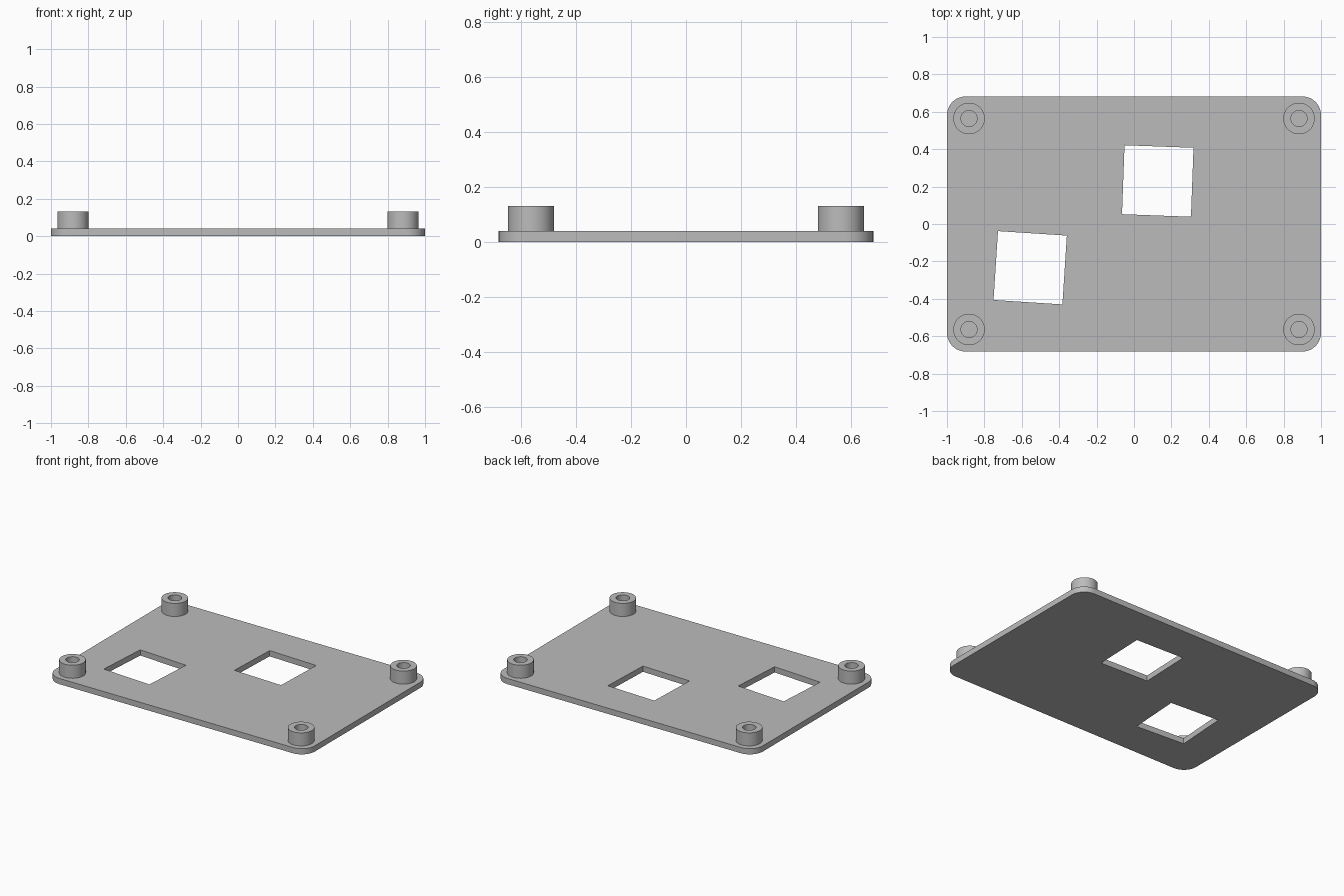
import bpy, bmesh, math
from mathutils import Matrix, Vector

default = bpy.data.objects.get("Cube")
if default:
    bpy.data.objects.remove(default, do_unlink=True)

THICK, TOP = 0.04, 0.131
HALF_X, HALF_Y, CORNER = 1.0, 0.682, 0.1

grey = bpy.data.materials.new("plain_grey")
grey.use_nodes = True
colour = (0.5, 0.5, 0.5, 1)
grey.diffuse_color = colour
grey.node_tree.nodes["Principled BSDF"].inputs["Base Color"].default_value = colour


def make_object(name, bm):
    bmesh.ops.recalc_face_normals(bm, faces=bm.faces[:])
    mesh = bpy.data.meshes.new(name)
    bm.to_mesh(mesh)
    bm.free()
    mesh.materials.append(grey)
    obj = bpy.data.objects.new(name, mesh)
    bpy.context.scene.collection.objects.link(obj)
    return obj


def box(size, centre, angle=0):
    bm = bmesh.new()
    matrix = (Matrix.Translation(centre) @ Matrix.Rotation(math.radians(angle), 4, "Z")
              @ Matrix.Diagonal((*size, 1)))
    bmesh.ops.create_cube(bm, size=1, matrix=matrix)
    return bm


def select_only(obj):
    bpy.ops.object.select_all(action="DESELECT")
    obj.select_set(True)
    bpy.context.view_layer.objects.active = obj


# Base plate with rounded vertical corners
bm = box((2 * HALF_X, 2 * HALF_Y, THICK), (0, 0, THICK / 2))
upright = [e for e in bm.edges
           if abs(e.verts[0].co.z - e.verts[1].co.z) > THICK / 2]
bmesh.ops.bevel(bm, geom=upright, offset=CORNER, offset_type="OFFSET",
                segments=10, profile=0.5, affect="EDGES")
plate = make_object("base_plate", bm)

# Two slightly turned square windows cut through the plate
for x, y, angle in ((0.127, 0.23, -2.1), (-0.555, -0.234, -3.7)):
    cutter = make_object("window_cutter", box((0.369, 0.369, 0.3), (x, y, 0), angle))
    cutter.hide_render = True
    cut = plate.modifiers.new("window", "BOOLEAN")
    cut.operation = "DIFFERENCE"
    cut.solver = "EXACT"
    cut.object = cutter
    select_only(plate)
    bpy.ops.object.modifier_apply(modifier=cut.name)
    bpy.data.objects.remove(cutter, do_unlink=True)
select_only(plate)
bpy.ops.object.shade_smooth_by_angle(angle=math.radians(30))


# Hollow standoff: a ring profile spun about the vertical axis
def standoff(name, x, y, outer=0.084, inner=0.043, sink=0.01):
    bm = bmesh.new()
    low = THICK - sink
    profile = [(outer, low), (outer, TOP), (inner, TOP), (inner, low)]
    verts = [bm.verts.new((x + r, y, z)) for r, z in profile]
    edges = [bm.edges.new((verts[i], verts[(i + 1) % 4])) for i in range(4)]
    bmesh.ops.spin(bm, geom=verts + edges, cent=Vector((x, y, 0)), axis=(0, 0, 1),
                   angle=math.tau, steps=48, use_merge=True)
    bmesh.ops.remove_doubles(bm, verts=bm.verts[:], dist=0.0001)
    select_only(make_object(name, bm))
    bpy.ops.object.shade_smooth_by_angle(angle=math.radians(30))


for side, sx in (("left", 1), ("right", -1)):
    for end, sy in (("front", -1), ("back", 1)):
        standoff(f"{end}_{side}_standoff", sx * 0.882, sy * 0.564)
